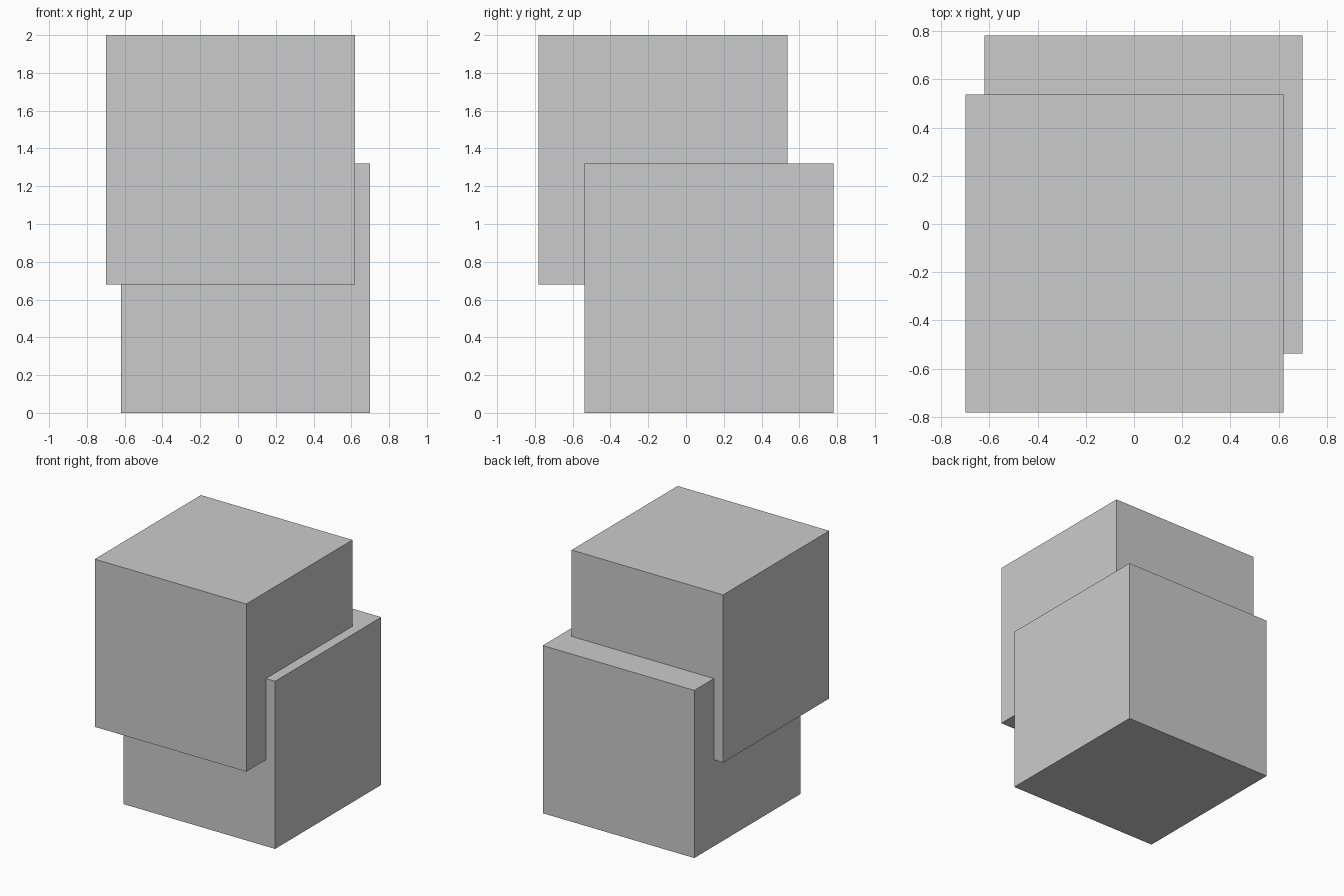
import bpy

if "Cube" in bpy.data.objects:
    bpy.data.objects.remove(bpy.data.objects["Cube"])

SIZE = 1.32


def add_cube(name, centre):
    bpy.ops.mesh.primitive_cube_add(size=SIZE, location=centre)
    obj = bpy.context.object
    obj.name = name
    return obj


# Two equal cubes, offset symmetrically about the model's centre
lower = add_cube("merged_cubes", (0.04, 0.122, SIZE / 2))
upper = add_cube("upper_cube", (-0.04, -0.122, 2 - SIZE / 2))

# Fuse them into one solid
union = lower.modifiers.new("union", 'BOOLEAN')
union.operation = 'UNION'
union.solver = 'EXACT'
union.object = upper
bpy.context.view_layer.objects.active = lower
bpy.ops.object.modifier_apply(modifier=union.name)
bpy.data.objects.remove(upper, do_unlink=True)
